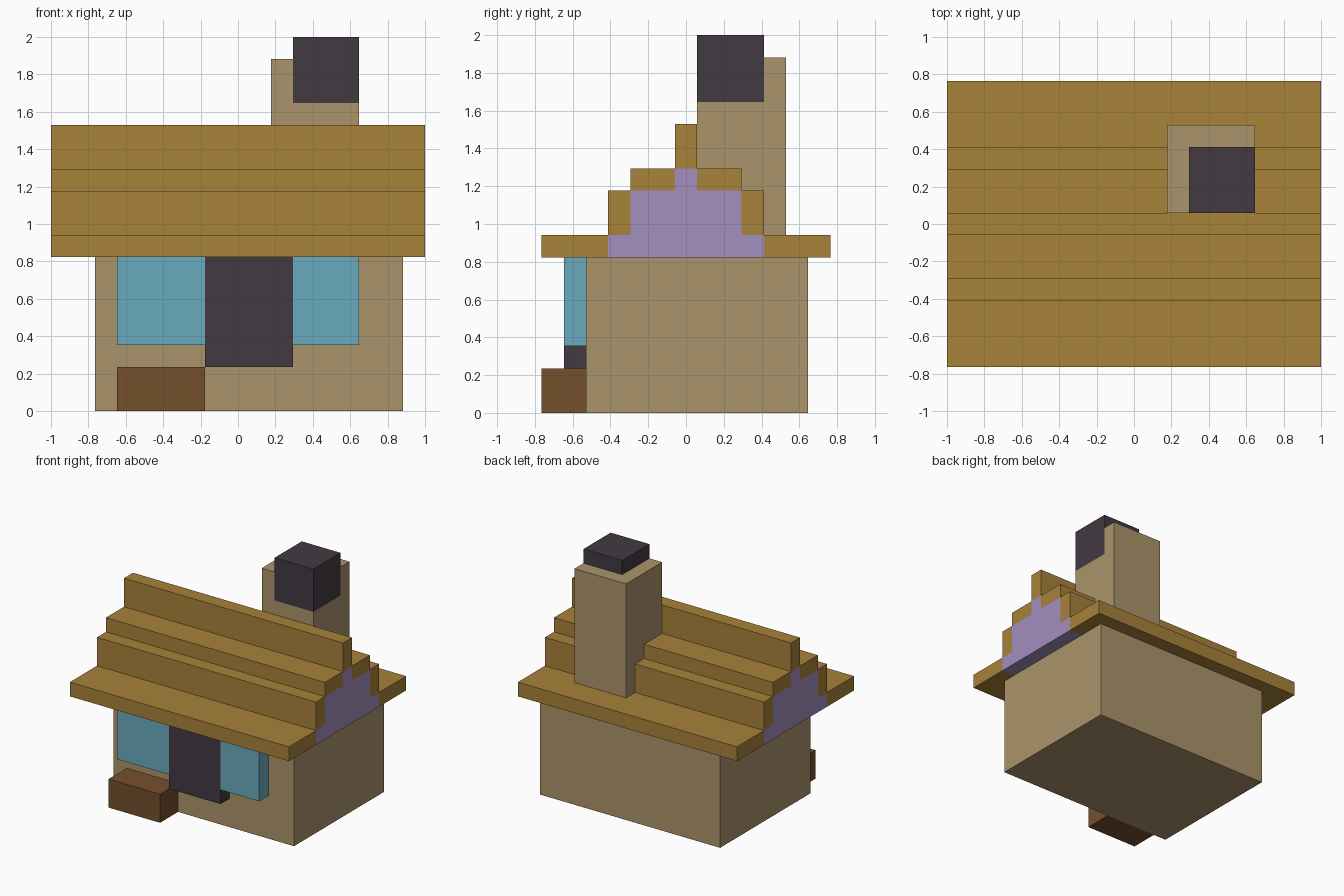
import bpy
import bmesh

cube = bpy.data.objects.get("Cube")
if cube:
    bpy.data.objects.remove(cube, do_unlink=True)

U = 2 / 17  # one block; all part sizes below are counted in blocks


def material(name, rgb):
    """Flat material from 0-255 sRGB values, converted to linear."""
    lin = [c / 255 / 12.92 if c / 255 <= 0.04045 else ((c / 255 + 0.055) / 1.055) ** 2.4 for c in rgb]
    mat = bpy.data.materials.new(name)
    mat.use_nodes = True
    mat.diffuse_color = (*lin, 1)
    mat.node_tree.nodes["Principled BSDF"].inputs["Base Color"].default_value = (*lin, 1)
    return mat


def prism(name, outline, start, end, axis, mat):
    """Extrude a 2D outline along x (outline is y, z) or z (outline is x, y)."""
    bm = bmesh.new()

    def place(a, b, t):
        return (t * U, a * U, b * U) if axis == "x" else (a * U, b * U, t * U)

    face = bm.faces.new([bm.verts.new(place(a, b, start)) for a, b in outline])
    ext = bmesh.ops.extrude_face_region(bm, geom=[face], use_keep_orig=True)
    verts = [g for g in ext["geom"] if isinstance(g, bmesh.types.BMVert)]
    step = (end - start) * U
    bmesh.ops.translate(bm, verts=verts, vec=(step, 0, 0) if axis == "x" else (0, 0, step))
    bmesh.ops.recalc_face_normals(bm, faces=bm.faces)
    mesh = bpy.data.meshes.new(name)
    bm.to_mesh(mesh)
    bm.free()
    mesh.materials.append(mat)
    obj = bpy.data.objects.new(name, mesh)
    bpy.context.collection.objects.link(obj)
    return obj


def box(name, x, y, z, mat):
    outline = [(x[0], y[0]), (x[1], y[0]), (x[1], y[1]), (x[0], y[1])]
    return prism(name, outline, z[0], z[1], "z", mat)


stone = material("tan stone", (171, 148, 107))
thatch = material("golden thatch", (168, 130, 58))
plaster = material("lilac plaster", (163, 143, 191))
glass = material("blue glass", (106, 171, 191))
charcoal = material("charcoal", (66, 58, 66))
wood = material("brown wood", (117, 80, 44))

# House walls
box("house_body", (-6.5, 7.5), (-4.5, 5.5), (0, 7), stone)

# Door, windows and planter on the front wall
box("door", (-1.5, 2.5), (-5.5, -4.5), (2, 7), charcoal)
box("window_right", (-5.5, -1.5), (-5.5, -4.5), (3, 7), glass)
box("window_left", (2.5, 5.5), (-5.5, -4.5), (3, 7), glass)
box("planter", (-5.5, -1.5), (-6.5, -4.5), (0, 2), wood)

# Stepped gable filling the roof, flush with its ends
half = [(3.5, 7), (3.5, 8), (2.5, 8), (2.5, 10), (0.5, 10), (0.5, 11)]
prism("gable", half + [(-y, z) for y, z in reversed(half)], -8.5, 8.5, "x", plaster)

# Roof steps, mirrored front to back, with a ridge on top
tiers = [("eave", 3.5, 6.5, 7, 8), ("lower_step", 2.5, 3.5, 8, 10), ("upper_step", 0.5, 2.5, 10, 11)]
for name, y0, y1, z0, z1 in tiers:
    box("roof_" + name + "_front", (-8.5, 8.5), (-y1, -y0), (z0, z1), thatch)
    box("roof_" + name + "_back", (-8.5, 8.5), (y0, y1), (z0, z1), thatch)
box("roof_ridge", (-8.5, 8.5), (-0.5, 0.5), (11, 13), thatch)

# Chimney with a corner notch that holds the flue
box("chimney", (1.5, 5.5), (0.5, 4.5), (8, 14), stone)
notched = [(1.5, 0.5), (2.5, 0.5), (2.5, 3.5), (5.5, 3.5), (5.5, 4.5), (1.5, 4.5)]
prism("chimney_top", notched, 14, 16, "z", stone)
box("chimney_flue", (2.5, 5.5), (0.5, 3.5), (14, 17), charcoal)
